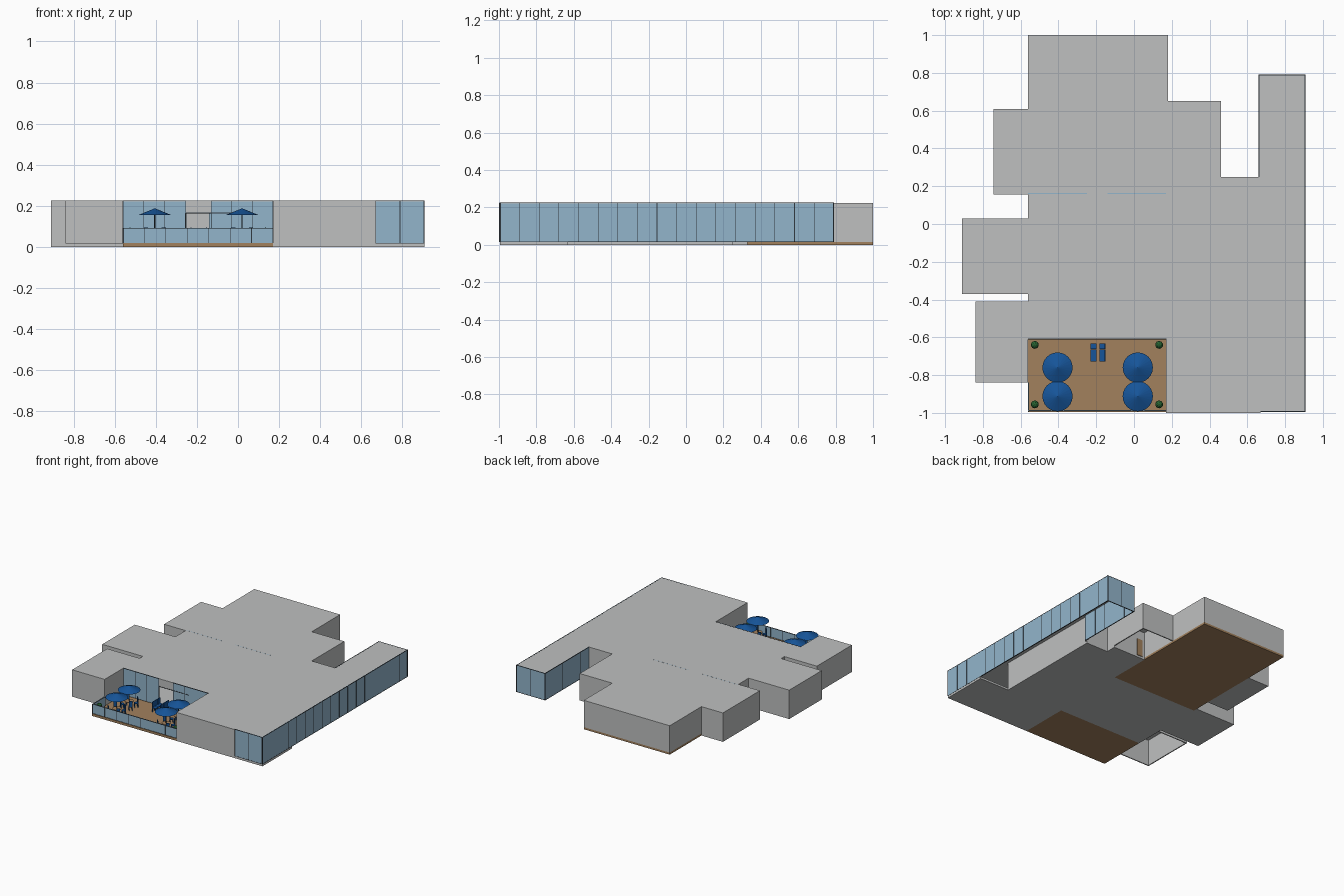
import bpy, bmesh, math
from mathutils import Vector, Matrix

cube = bpy.data.objects.get("Cube")
if cube:
    bpy.data.objects.remove(cube, do_unlink=True)


def material(name, r, g, b):
    m = bpy.data.materials.new(name)
    m.use_nodes = True
    m.diffuse_color = (r, g, b, 1)
    node = next(n for n in m.node_tree.nodes if n.type == 'BSDF_PRINCIPLED')
    node.inputs["Base Color"].default_value = (r, g, b, 1)
    return m


GREY = material("wall grey", 0.52, 0.53, 0.53)
GLASS = material("pale blue glass", 0.29, 0.46, 0.60)
FRAME = material("dark frame", 0.03, 0.04, 0.05)
WOOD = material("deck wood", 0.36, 0.22, 0.11)
BLUE = material("canopy blue", 0.008, 0.09, 0.32)
GREEN = material("plant green", 0.02, 0.12, 0.03)

FLOOR, CEIL, TOP = 0.016, 0.222, 0.225


def finish(name, bm, mat):
    bmesh.ops.recalc_face_normals(bm, faces=bm.faces)
    mesh = bpy.data.meshes.new(name)
    bm.to_mesh(mesh)
    bm.free()
    mesh.materials.append(mat)
    ob = bpy.data.objects.new(name, mesh)
    bpy.context.collection.objects.link(ob)
    return ob


def add_box(bm, a, b):
    a, b = Vector(a), Vector(b)
    size = Vector(abs(v) for v in b - a)
    mat = Matrix.Translation((a + b) / 2) @ Matrix.Diagonal((*size, 1))
    bmesh.ops.create_cube(bm, size=1, matrix=mat)


def boxes(name, mat, pairs):
    bm = bmesh.new()
    for a, b in pairs:
        add_box(bm, a, b)
    return finish(name, bm, mat)


def add_cone(bm, x, y, z0, z1, r0, r1, sides=20):
    bmesh.ops.create_cone(bm, cap_ends=True, segments=sides, radius1=r0, radius2=r1,
                          depth=z1 - z0, matrix=Matrix.Translation((x, y, (z0 + z1) / 2)))


def slabs(name, mat, rects, z0, z1):
    return boxes(name, mat, [((x0, y0, z0), (x1, y1, z1)) for x0, x1, y0, y1 in rects])


def wall(bm, p, q, z0, z1, t=0.008):
    # p to q runs clockwise, so the inside lies on the right hand
    d = (Vector(q) - Vector(p)).normalized()
    n = Vector((d.y, -d.x)) * t
    add_box(bm, (*p, z0), (q[0] + n.x, q[1] + n.y, z1))


def glazing(panes, frames, p, q, z0, z1, step=0.105):
    wall(panes, p, q, z0, z1, 0.004)
    p, q = Vector(p), Vector(q)
    d = (q - p).normalized()
    out = Vector((-d.y, d.x)) * 0.001
    count = max(1, round((q - p).length / step))
    for i in range(count + 1):
        c = p.lerp(q, i / count)
        s = c - d * 0.0015 + out
        e = c + d * 0.0015 - out * 5
        add_box(frames, (*s, z0), (*e, z1))
    for z in (z0, z1 - 0.003):
        add_box(frames, (*(p + out), z), (*(q - out * 5), z + 0.003))


# Roof outline, clockwise; each corner carries the kind of wall that follows it
OUTLINE = [
    (-.56, 1, "solid"), (.18, 1, "solid"), (.18, .65, "solid"), (.46, .65, "solid"),
    (.46, .25, "solid"), (.66, .25, "glass"), (.66, .79, "glass"), (.907, .79, "glass"),
    (.907, -.995, "glass"), (.67, -.995, "open"), (.67, -1, "solid"), (.17, -1, "solid"),
    (.17, -.61, "glass"), (-.13, -.61, "open"), (-.255, -.61, "glass"), (-.56, -.61, "solid"),
    (-.56, -.84, "solid"), (-.84, -.84, "solid"), (-.84, -.41, "solid"), (-.56, -.41, "solid"),
    (-.56, -.37, "solid"), (-.91, -.37, "solid"), (-.91, .03, "solid"), (-.56, .03, "solid"),
    (-.56, .155, "solid"), (-.745, .155, "solid"), (-.745, .61, "solid"), (-.56, .61, "solid"),
]

# Roof slab
bm = bmesh.new()
face = bm.faces.new([bm.verts.new((x, y, CEIL)) for x, y, k in OUTLINE])
ext = bmesh.ops.extrude_face_region(bm, geom=[face])
bmesh.ops.translate(bm, vec=(0, 0, TOP - CEIL),
                    verts=[v for v in ext["geom"] if isinstance(v, bmesh.types.BMVert)])
finish("roof", bm, GREY)

# Outer walls, glazing and inner partitions
solid, panes, frames = bmesh.new(), bmesh.new(), bmesh.new()
for i, (x, y, kind) in enumerate(OUTLINE):
    p, q = (x, y), OUTLINE[(i + 1) % len(OUTLINE)][:2]
    if kind == "solid":
        wall(solid, p, q, FLOOR, CEIL)
    elif kind == "glass":
        glazing(panes, frames, p, q, FLOOR, TOP + 0.0005)
wall(solid, (-.13, -.61), (-.255, -.61), .165, CEIL)
wall(solid, (.65, .25), (.65, -.63), FLOOR, CEIL)
wall(solid, (.18, .33), (.46, .33), FLOOR, CEIL)
wall(solid, (.18, .65), (.18, .16), FLOOR, CEIL)
for x0, x1 in ((-.56, -.25), (-.14, .17)):
    wall(panes, (x1, .16), (x0, .16), FLOOR, TOP + .0005, 0.003)

# Low terrace railing
glazing(panes, frames, (.17, -.99), (-.56, -.99), FLOOR, .092)
glazing(panes, frames, (-.56, -.99), (-.56, -.84), FLOOR, .092)

# Sliding door frame
for x in (-.255, -.13):
    add_box(frames, (x - .002, -.612, FLOOR), (x + .002, -.604, .165))
add_box(frames, (-.255, -.612, .163), (0, -.608, .167))
finish("walls", solid, GREY)
finish("glass_panes", panes, GLASS)
finish("window_frames", frames, FRAME)

# Floors
slabs("floor", GREY, [(.17, .907, -.995, -.63), (-.56, .65, -.61, 0), (.17, .65, -.63, -.61),
                      (.18, .65, 0, .25), (.18, .46, .25, .33),
                      (-.91, -.56, -.37, .03), (-.745, -.56, .155, .61)], 0, FLOOR)
slabs("hall_floor", WOOD, [(-.56, .18, 0, 1)], 0, FLOOR)
slabs("terrace_deck", WOOD, [(-.56, .17, -.995, -.61)], 0, FLOOR + .002)
slabs("inner_door", WOOD, [(.2, .25, .33, .335)], FLOOR, .15)


def add_chair(bm, x, y, angle, size=.026):
    start = len(bm.verts)
    h = size / 2
    add_box(bm, (-h, -h, .045), (h, h, .052))
    add_box(bm, (-h, h - .004, .052), (h, h, .095))
    for sx in (-1, 1):
        for sy in (-1, 1):
            cx, cy = sx * (h - .002), sy * (h - .002)
            add_box(bm, (cx - .002, cy - .002, FLOOR), (cx + .002, cy + .002, .045))
    bm.verts.ensure_lookup_table()
    bmesh.ops.transform(bm, verts=bm.verts[start:],
                        matrix=Matrix.Translation((x, y, 0)) @ Matrix.Rotation(angle, 4, 'Z'))


# Parasol tables with chairs
canopies, poles, tables, chairs = (bmesh.new() for _ in range(4))
for x in (-.405, .02):
    for y in (-.76, -.912):
        add_cone(canopies, x, y, .155, .188, .08, 0, 24)
        add_cone(poles, x, y, FLOOR, .158, .003, .003, 8)
        add_cone(tables, x, y, .065, .07, .032, .032)
        for k in range(4):
            a = math.pi / 4 + k * math.pi / 2
            add_chair(chairs, x + .05 * math.cos(a), y + .05 * math.sin(a), a - math.pi / 2)

# Two rows of seats by the door
for x, turn in ((-.215, math.pi / 2), (-.167, -math.pi / 2)):
    for k in range(3):
        add_chair(chairs, x, -.647 - .033 * k, turn, .031)
finish("parasol_canopies", canopies, BLUE)
finish("parasol_poles", poles, FRAME)
finish("round_tables", tables, WOOD)
finish("chairs", chairs, BLUE)

# Corner plants in pots
pots, plants = bmesh.new(), bmesh.new()
for x in (-.525, .133):
    for y in (-.64, -.955):
        add_cone(pots, x, y, FLOOR, .055, .012, .017, 12)
        bmesh.ops.create_icosphere(plants, subdivisions=2, radius=.021,
                                   matrix=Matrix.Translation((x, y, .073)))
finish("plant_pots", pots, FRAME)
finish("plants", plants, GREEN)
